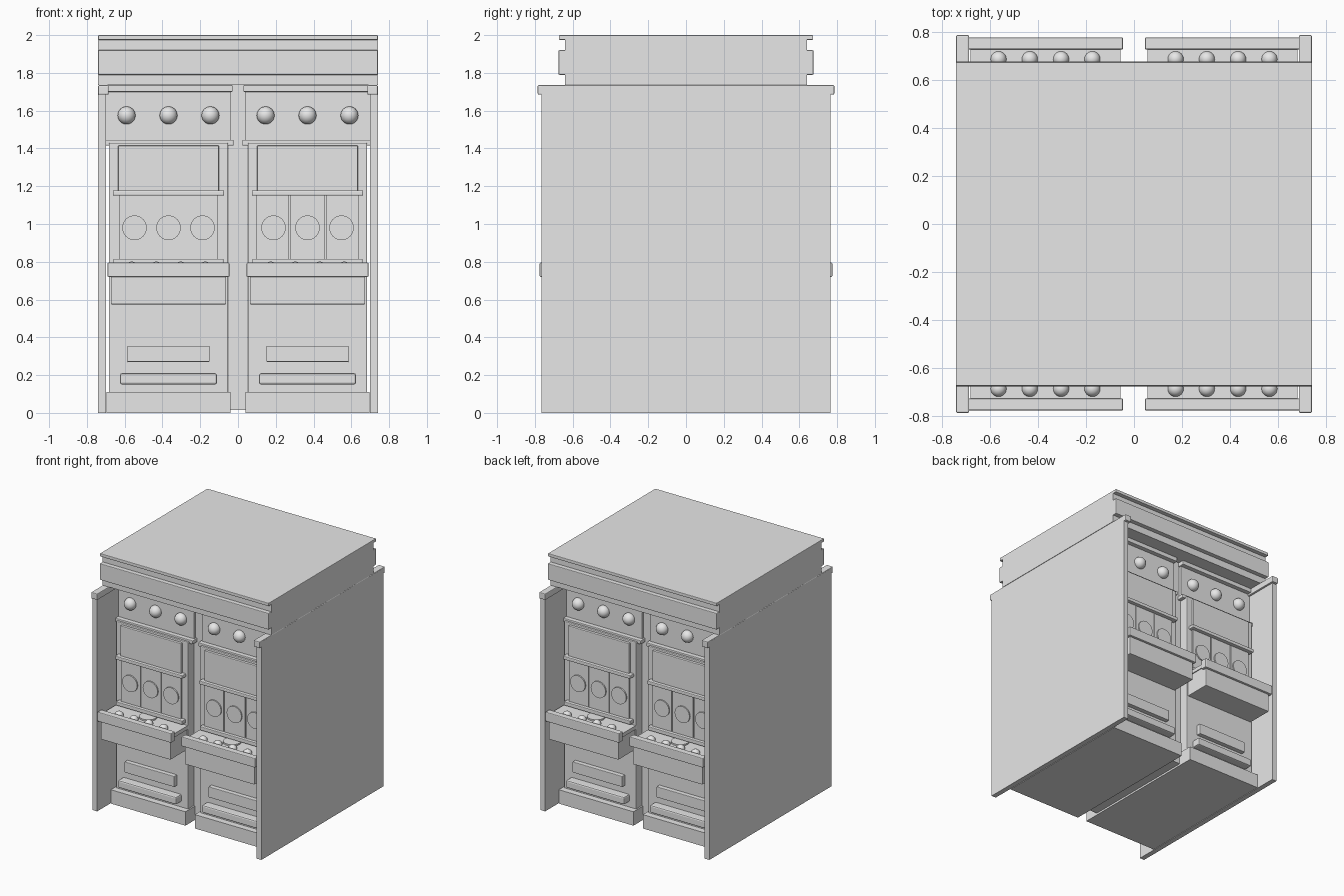
import bpy
import math

cube = bpy.data.objects.get("Cube")
if cube:
    bpy.data.objects.remove(cube, do_unlink=True)

grey = bpy.data.materials.new("plain_grey")
grey.use_nodes = True
grey.diffuse_color = (0.8, 0.8, 0.8, 1)
grey.node_tree.nodes["Principled BSDF"].inputs["Base Color"].default_value = (0.8, 0.8, 0.8, 1)


def finish(name, bevel=0):
    ob = bpy.context.object
    ob.name = name
    ob.data.materials.append(grey)
    if bevel:
        mod = ob.modifiers.new("rounded_edges", "BEVEL")
        mod.width, mod.segments = bevel, 2
    return ob


def box(name, x, y, z, bevel=0):
    """Box from (min, max) ranges."""
    spans = [x, y, z]
    bpy.ops.mesh.primitive_cube_add(size=1, location=[sum(s) / 2 for s in spans])
    bpy.context.object.scale = [abs(s[1] - s[0]) for s in spans]
    bpy.ops.object.transform_apply(location=False, rotation=False, scale=True)
    return finish(name, bevel)


def ball(name, pos, radius):
    bpy.ops.mesh.primitive_uv_sphere_add(segments=24, ring_count=12, radius=radius, location=pos)
    bpy.ops.object.shade_smooth()
    return finish(name)


def disc(name, pos, radius, depth, tilt=0):
    bpy.ops.mesh.primitive_cylinder_add(vertices=32, radius=radius, depth=depth,
                                        location=pos, rotation=(tilt, 0, 0))
    bpy.ops.object.shade_smooth_by_angle(angle=math.radians(40))
    return finish(name)


# Shared housing: side walls, rails, roof and sign box
for s, side in ((1, "left"), (-1, "right")):
    box(side + "_wall", (s * .70, s * .74), (-.765, .765), (0, 1.73))
    box(side + "_top_rail", (s * .685, s * .74), (-.785, .785), (1.685, 1.735), .006)
box("centre_spine", (-.05, .05), (-.48, .48), (.015, 1.735))
box("sign_box", (-.74, .74), (-.64, .64), (1.735, 1.98))
box("roof_slab", (-.74, .74), (-.673, .673), (1.975, 2), .004)


def machine(cx, out):
    """One front-facing cabinet centred on cx; out is the sign of its outer side."""
    def span(half):
        return (cx - half, cx + half)

    parts = []

    def add(name, half, y, z, bevel=0):
        parts.append(box(name, span(half), y, z, bevel))

    # Cabinet shell
    add("base", .327, (-.6, 0), (0, .11))
    add("cabinet_body", .316, (-.55, 0), (.1, 1.43), .006)
    add("top_box", .332, (-.5, 0), (1.43, 1.735))
    add("top_box_ledge", .345, (-.535, -.4), (1.415, 1.445), .005)
    add("top_box_bar", .34, (-.535, -.4), (1.70, 1.735), .005)
    # Lamps on the top box
    for i in (-1, 0, 1):
        parts.append(ball("lamp", (cx + i * .222, -.505, 1.575), .047))
    # Upper display and shelf strips
    add("display_panel", .267, (-.57, -.5), (1.17, 1.415), .005)
    add("display_strip", .295, (-.595, -.5), (1.15, 1.178), .006)
    add("reel_strip", .292, (-.59, -.5), (.785, .815), .005)
    # Reel plates with round faces
    for i in (-1, 0, 1):
        x = cx + i * .18
        left = x - (.082 if i == out else .089)
        right = x + (.082 if i == -out else .089)
        parts.append(box("reel_plate", (left, right), (-.565, -.5), (.8, 1.16)))
        parts.append(disc("reel_face", (x, -.565, .98), .065, .02, math.pi / 2))
    # Console with its front rim and buttons
    add("console", .305, (-.757, -.5), (.575, .765), .004)
    add("console_deck", .312, (-.74, -.5), (.74, .77))
    add("console_rim", .323, (-.775, -.725), (.72, .795), .006)
    for i in range(4):
        parts.append(ball("button", (cx - .195 + i * .13, -.685, .768), .033))
    parts.append(disc("round_button", (cx, -.6, .772), .065, .02))
    # Lower panel and coin tray
    add("lower_panel", .218, (-.585, -.5), (.27, .355), .004)
    add("coin_tray", .256, (-.615, -.5), (.15, .21), .01)
    return parts


def copy_to_back(ob):
    twin = ob.copy()
    twin.name = "back_" + ob.name
    twin.location.x *= -1
    twin.location.y *= -1
    # Half turn about the vertical axis
    twin.rotation_euler = (ob.rotation_euler.x, 0, math.pi)
    bpy.context.collection.objects.link(twin)


fronts = [box("sign_face", (-.74, .74), (-.675, -.63), (1.79, 1.92), .005)]
for out in (-1, 1):
    fronts += machine(out * .368, out)
for ob in fronts:
    copy_to_back(ob)
